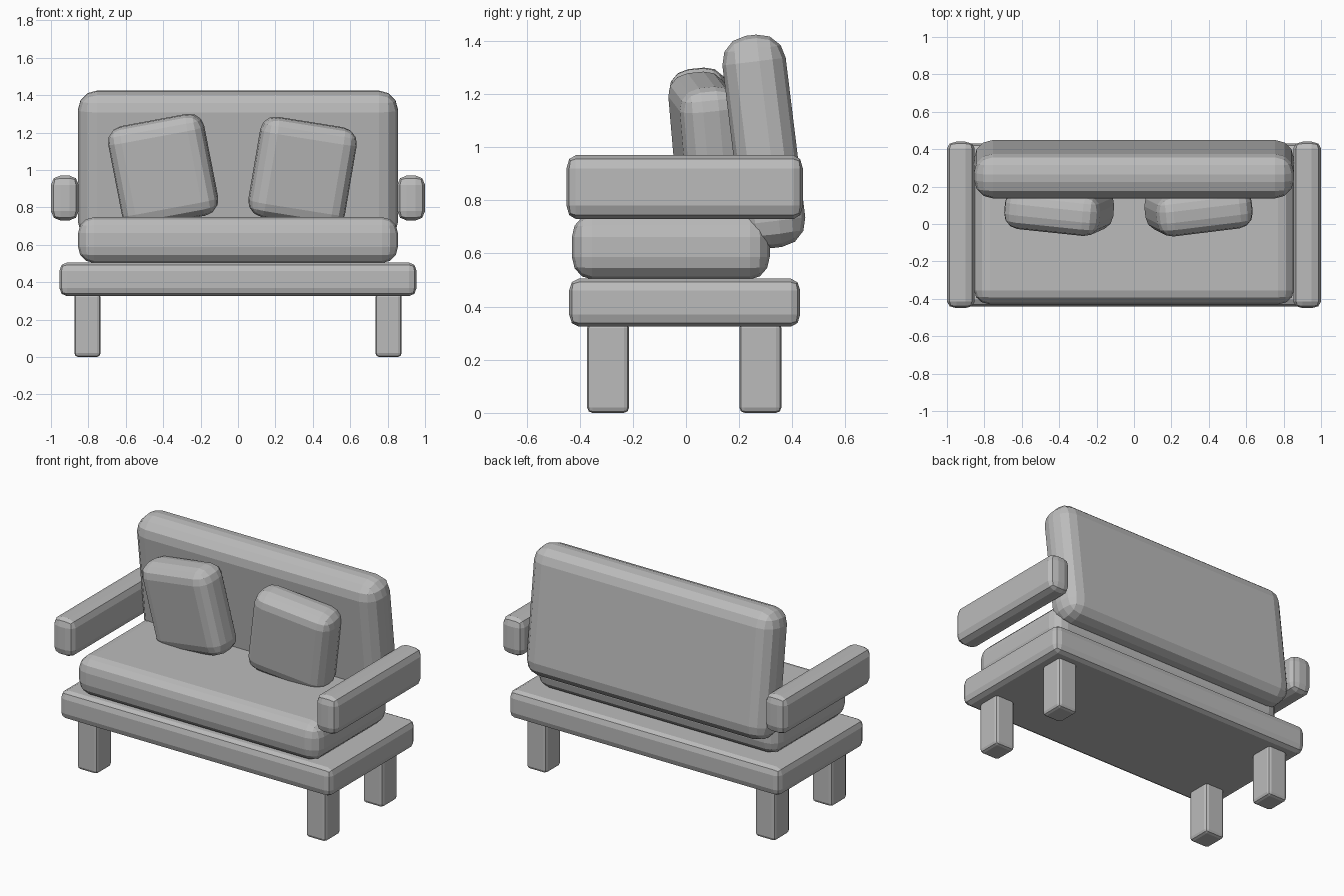
import bpy, bmesh
from math import radians
from mathutils import Vector, Matrix, Euler

if "Cube" in bpy.data.objects:
    bpy.data.objects.remove(bpy.data.objects["Cube"], do_unlink=True)

# One plain grey for the whole sofa
grey = bpy.data.materials.new("plain_grey")
grey.use_nodes = True
colour = (0.5, 0.5, 0.5, 1)
grey.diffuse_color = colour
grey.node_tree.nodes["Principled BSDF"].inputs["Base Color"].default_value = colour


def rounded_block(name, size, centre, radius, segments=2, tilt=(0, 0, 0)):
    """Faceted block; radius holds the rounding along each axis."""
    size, radius = Vector(size), Vector(radius)
    bm = bmesh.new()
    bmesh.ops.create_cube(bm, size=1)
    # Round in units of the radius, then scale to the final size
    bmesh.ops.scale(bm, vec=[s / r for s, r in zip(size, radius)], verts=bm.verts)
    bmesh.ops.bevel(bm, geom=bm.edges[:], offset=1, offset_type='OFFSET',
                    segments=segments, profile=0.5, affect='EDGES')
    bmesh.ops.scale(bm, vec=radius, verts=bm.verts)
    bmesh.ops.recalc_face_normals(bm, faces=bm.faces)
    mesh = bpy.data.meshes.new(name)
    bm.to_mesh(mesh)
    bm.free()
    mesh.materials.append(grey)
    obj = bpy.data.objects.new(name, mesh)
    obj.location = centre
    obj.rotation_euler = [radians(a) for a in tilt]
    bpy.context.collection.objects.link(obj)
    return obj


# Platform, seat and forward-leaning backrest
rounded_block("base", (1.91, 0.87, 0.18), (0, -0.005, 0.415), (0.04, 0.035, 0.045))
rounded_block("seat_cushion", (1.71, 0.745, 0.245), (0, -0.057, 0.625),
              (0.085, 0.075, 0.085), 3)
rounded_block("backrest", (1.71, 0.24, 0.805), (0, 0.293, 1.022),
              (0.1, 0.1, 0.1), 3, (7, 0, 0))

# Arms and legs on both sides
for side, sign in (("left", 1), ("right", -1)):
    rounded_block(side + "_arm", (0.148, 0.89, 0.24), (sign * 0.926, -0.005, 0.85),
                  (0.05, 0.035, 0.05))
    for end, y in (("front", -0.293), ("back", 0.28)):
        rounded_block(f"{end}_{side}_leg", (0.14, 0.158, 0.34), (sign * 0.805, y, 0.17),
                      (0.02, 0.02, 0.02))

# Loose pillows leaning against the backrest
rounded_block("left_pillow", (0.52, 0.22, 0.54), (0.345, 0.08, 0.988),
              (0.08, 0.08, 0.08), 3, (6, 9, 7))
rounded_block("right_pillow", (0.52, 0.22, 0.55), (-0.4, 0.08, 0.995),
              (0.08, 0.08, 0.08), 3, (6, -10.5, -6))
